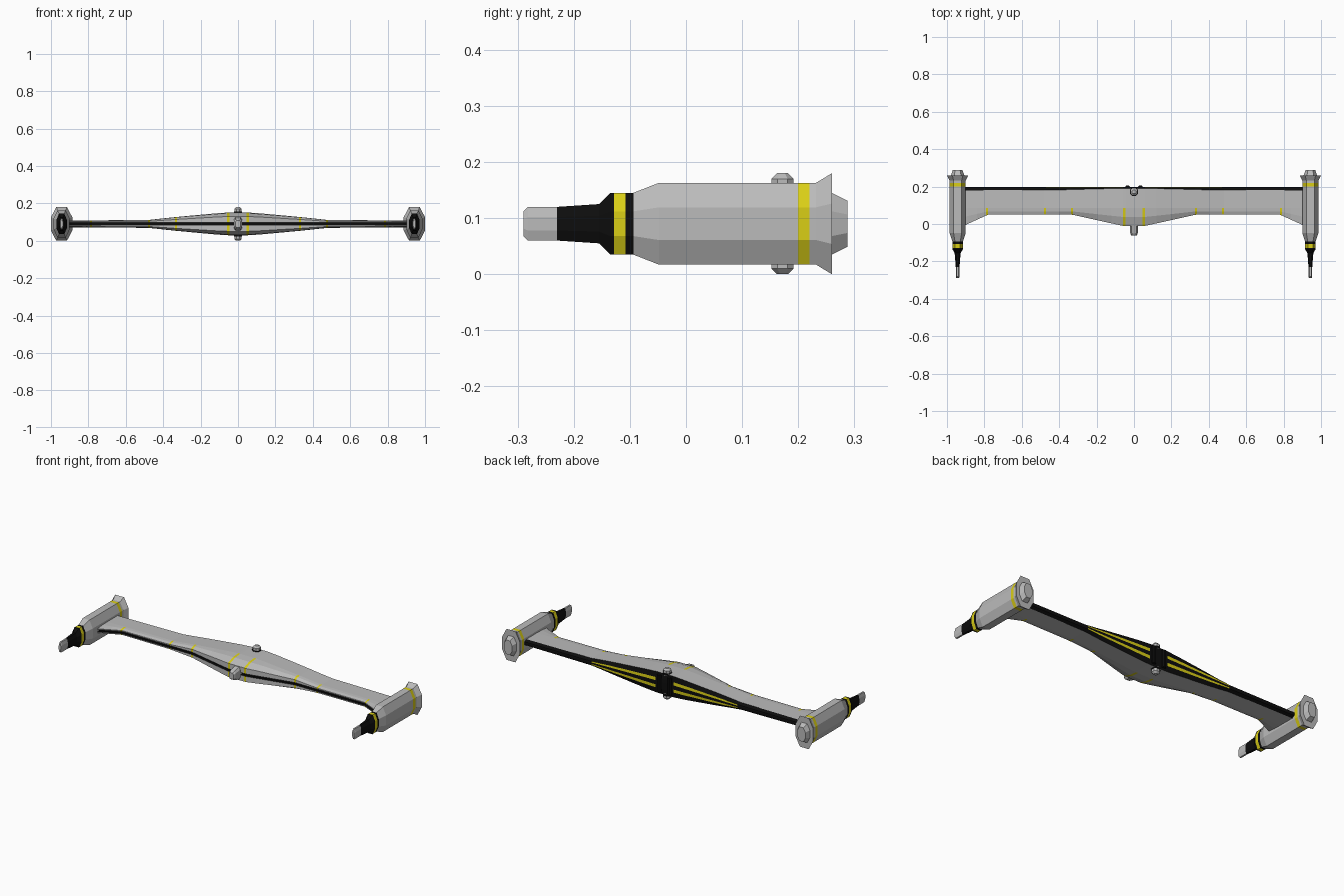
import bpy, bmesh

cube = bpy.data.objects.get("Cube")
if cube:
    bpy.data.objects.remove(cube)

ZC = 0.09          # height of the symmetry plane
GREY, BLACK, YELLOW = 0, 1, 2


def make_material(name, rgb):
    m = bpy.data.materials.new(name)
    m.use_nodes = True
    m.diffuse_color = (*rgb, 1)
    m.node_tree.nodes["Principled BSDF"].inputs["Base Color"].default_value = (*rgb, 1)
    return m


MATS = [make_material("hull grey", (0.5, 0.5, 0.5)),
        make_material("matte black", (0.004, 0.004, 0.004)),
        make_material("marking yellow", (0.7, 0.62, 0.008))]


def loft(name, rings, colour):
    """Skin closed rings of points; colour(segment, side) gives each face its material."""
    bm = bmesh.new()
    vs = [[bm.verts.new(p) for p in ring] for ring in rings]
    n = len(vs[0])
    for i in range(len(vs) - 1):
        for j in range(n):
            k = (j + 1) % n
            f = bm.faces.new((vs[i][j], vs[i][k], vs[i + 1][k], vs[i + 1][j]))
            f.material_index = colour(i, j)
    bm.faces.new(vs[0]).material_index = colour(0, 0)
    bm.faces.new(vs[-1]).material_index = colour(len(vs) - 2, 0)
    bmesh.ops.recalc_face_normals(bm, faces=bm.faces[:])
    me = bpy.data.meshes.new(name)
    bm.to_mesh(me)
    bm.free()
    for m in MATS:
        me.materials.append(m)
    ob = bpy.data.objects.new(name, me)
    bpy.context.collection.objects.link(ob)
    return ob


def octagon(w, h, top=0.5, side=0.4):
    q = [(w, h * side), (w * top, h)]
    half = q + [(-a, b) for a, b in reversed(q)]
    return half + [(-a, -b) for a, b in half]


# Side pods: y, half width, half height, colour of the following segment
POD = [(-0.29, 0.007, 0.022, GREY), (-0.282, 0.010, 0.030, GREY),
       (-0.23, 0.010, 0.030, BLACK), (-0.155, 0.016, 0.035, BLACK),
       (-0.135, 0.028, 0.055, BLACK), (-0.128, 0.028, 0.055, YELLOW),
       (-0.108, 0.028, 0.055, BLACK), (-0.094, 0.028, 0.055, GREY),
       (-0.048, 0.043, 0.073, GREY), (0.20, 0.043, 0.073, YELLOW),
       (0.22, 0.043, 0.073, GREY), (0.232, 0.043, 0.073, GREY),
       (0.26, 0.057, 0.09, GREY), (0.2601, 0.036, 0.055, GREY),
       (0.288, 0.026, 0.041, GREY)]
for side, label in ((1, "left"), (-1, "right")):
    rings = [[(side * 0.943 + a, y, ZC + b) for a, b in octagon(w, h)]
             for y, w, h, _ in POD]
    loft(label + "_pod", rings, lambda i, j: POD[i][3])


# Wing spar: half thickness and front edge vary along the span
def interp(table, x):
    for (x0, a), (x1, b) in zip(table, table[1:]):
        if x <= x1:
            return a + (b - a) * (x - x0) / (x1 - x0)
    return table[-1][1]


THICK = [(0, 0.062), (0.08, 0.06), (0.33, 0.037), (0.48, 0.021), (0.92, 0.018)]
FRONT = [(0, -0.012), (0.06, -0.01), (0.33, 0.05), (0.78, 0.05), (0.89, 0.0), (0.92, -0.02)]
BACK = [(0, 0.191), (0.15, 0.189), (0.4, 0.182), (0.92, 0.18)]
BANDS = [(0.045, 0.058), (0.325, 0.337), (0.47, 0.48), (0.78, 0.79)]


def section(x):
    h, yf, yb = (interp(t, abs(x)) for t in (THICK, FRONT, BACK))
    y5 = (yf + 0.085) / 2
    slit = min(0.007, h * 0.35)
    half = [(0.197, h * 0.2), (0.196, h * 0.5), (yb, h), (0.085, h),
            (y5, h * 0.93), (yf, h * 0.65), (yf, slit), (yf + 0.015, slit)]
    return [(x, y, ZC + z) for y, z in half] + [(x, y, ZC - z) for y, z in reversed(half)]


xs = sorted({0.12, 0.2, 0.4, 0.6, 0.84, 0.89, 0.92} | {e for b in BANDS for e in b})
xs = [-x for x in reversed(xs)] + xs


def wing_colour(i, j):
    mid = abs(xs[i] + xs[i + 1]) / 2
    k = min(j, 14 - j) if j < 15 else -1      # same strip above and below
    if k in (-1, 1, 6, 7):
        return BLACK
    if k == 0:
        return YELLOW if 0.058 < mid < 0.45 else BLACK
    if k in (3, 4, 5) and any(a < mid < b for a, b in BANDS):
        return YELLOW
    return GREY


loft("wing_spar", [section(x) for x in xs], wing_colour)

# Centre nose block
NOSE = [(-0.062, 0.014, 0.018), (-0.05, 0.02, 0.026), (-0.012, 0.022, 0.036), (0.03, 0.022, 0.045)]
loft("nose_block", [[(a, y, ZC + b) for a, b in octagon(w, h, 0.6, 0.6)] for y, w, h in NOSE],
     lambda i, j: GREY)

# Knobs above and below the centre, on black collars
for s, label in ((1, "upper"), (-1, "lower")):
    for name, stack, mat in (("knob", [(0.05, 0.02), (0.08, 0.02), (0.09, 0.01)], GREY),
                             ("collar", [(0.055, 0.022), (0.066, 0.022)], BLACK)):
        rings = [[(a, 0.172 + b, ZC + s * z) for a, b in octagon(r, r, 0.45, 0.45)]
                 for z, r in stack]
        loft(label + "_" + name, rings, lambda i, j, m=mat: m)

# Rear black ribs beside the centre
for s, label in ((1, "left"), (-1, "right")):
    rings = [[(s * 0.034 + a, 0.195 + b, ZC + z) for a, b in octagon(0.012, 0.012)]
             for z in (-0.05, 0.05)]
    loft(label + "_rear_rib", rings, lambda i, j: BLACK)
